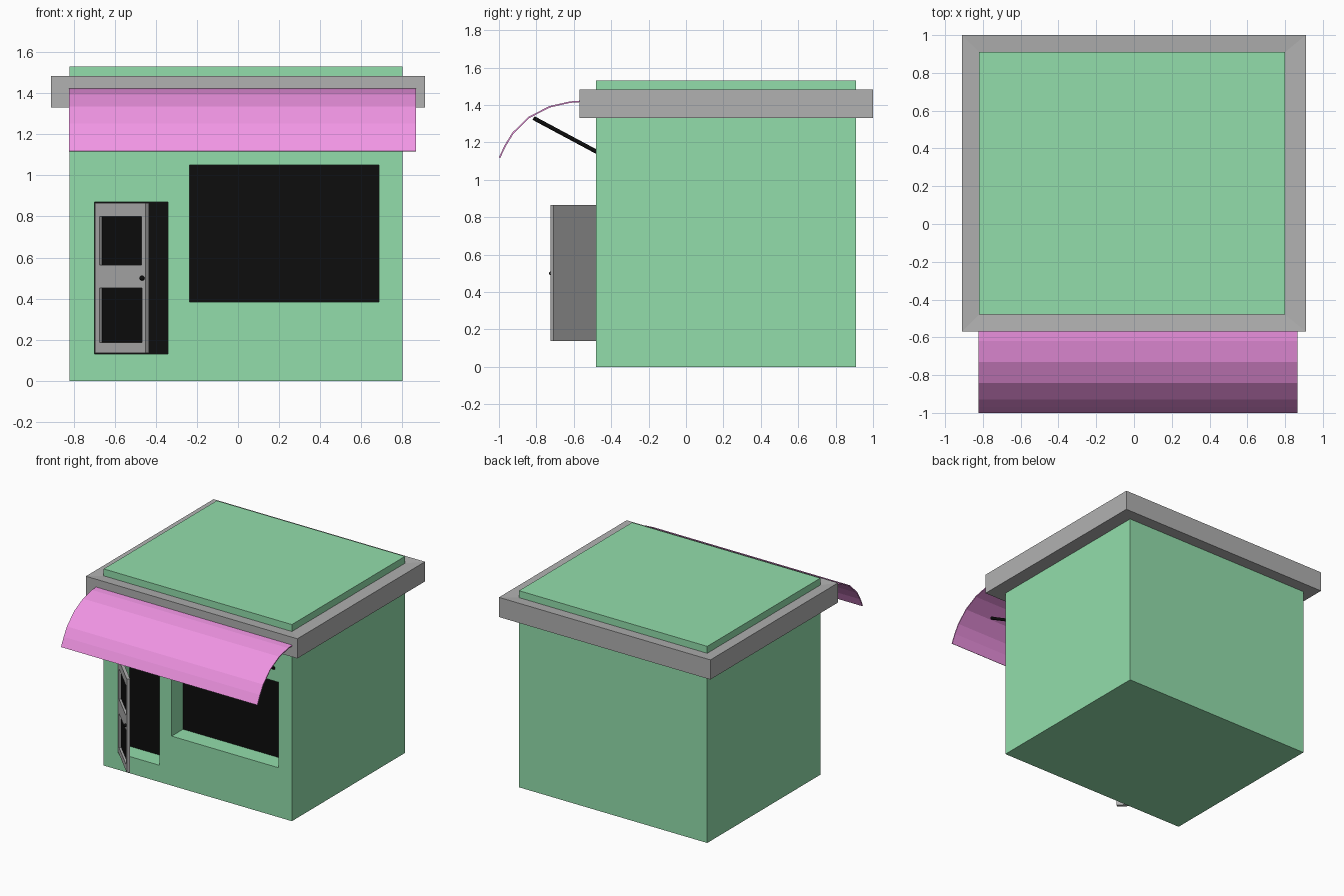
import bpy, bmesh, math
from mathutils import Vector, Matrix

if "Cube" in bpy.data.objects:
    bpy.data.objects.remove(bpy.data.objects["Cube"])


def mat(name, rgb):
    m = bpy.data.materials.new(name)
    m.diffuse_color = (*rgb, 1)
    m.use_nodes = True
    m.node_tree.nodes["Principled BSDF"].inputs["Base Color"].default_value = m.diffuse_color
    return m


GREEN = mat("green_paint", (0.29, 0.73, 0.41))
PINK = mat("pink_canvas", (0.88, 0.30, 0.78))
BLACK = mat("black", (0.004, 0.004, 0.004))
GREY = mat("grey", (0.44, 0.44, 0.44))


def finish(name, bm, material):
    bmesh.ops.recalc_face_normals(bm, faces=bm.faces)
    me = bpy.data.meshes.new(name)
    bm.to_mesh(me)
    bm.free()
    me.materials.append(material)
    ob = bpy.data.objects.new(name, me)
    bpy.context.collection.objects.link(ob)
    return ob


def box(name, lo, hi, material, matrix=Matrix()):
    bm = bmesh.new()
    lo, hi = Vector(lo), Vector(hi)
    size = Matrix.Diagonal((*(hi - lo), 1))
    bmesh.ops.create_cube(bm, size=1, matrix=matrix @ Matrix.Translation((lo + hi) / 2) @ size)
    return finish(name, bm, material)


def cut(target, lo, hi, matrix=Matrix()):
    cutter = box("cutter", lo, hi, target.data.materials[0], matrix)
    cutter.hide_render = True
    mod = target.modifiers.new("cut", 'BOOLEAN')
    mod.operation = 'DIFFERENCE'
    mod.solver = 'EXACT'
    mod.object = cutter
    bpy.context.view_layer.objects.active = target
    bpy.ops.object.modifier_apply(modifier=mod.name)
    bpy.data.objects.remove(cutter)


# Building body with recessed door and window openings
X0, X1, Y0, Y1 = -0.82, 0.80, -0.48, 0.91
body = box("building_body", (X0, Y0, 0), (X1, Y1, 1.53), GREEN)
for name, xa, xb, za, zb in (("doorway_dark", -0.697, -0.34, 0.13, 0.87),
                             ("window_glass", -0.235, 0.685, 0.385, 1.05)):
    cut(body, (xa, Y0 - 0.1, za), (xb, Y0 + 0.145, zb))
    box(name, (xa, Y0 + 0.14, za), (xb, Y0 + 0.15, zb), BLACK)

# Cornice ring around the roof, its top sloping slightly inwards
bm = bmesh.new()
outer = (-0.91, -0.57, 0.91, 1.0)
inner = (X0, Y0, X1, Y1)
loops = []
for (xa, ya, xb, yb), z in ((outer, 1.33), (outer, 1.483), (inner, 1.476), (inner, 1.33)):
    loops.append([bm.verts.new((x, y, z)) for x, y in ((xa, ya), (xb, ya), (xb, yb), (xa, yb))])
for i in range(4):
    a, b = loops[i], loops[(i + 1) % 4]
    for j in range(4):
        k = (j + 1) % 4
        bm.faces.new((a[j], a[k], b[k], b[j]))
finish("roof_cornice", bm, GREY)

# Curved faceted awning extruded along x
profile = [(-0.48, 1.425), (-0.62, 1.415), (-0.73, 1.39), (-0.84, 1.333),
           (-0.925, 1.25), (-0.965, 1.185), (-0.997, 1.118)]
bm = bmesh.new()
rows = [[bm.verts.new((x, y, z)) for x in (-0.823, 0.866)] for y, z in profile]
for a, b in zip(rows, rows[1:]):
    bm.faces.new((a[0], a[1], b[1], b[0]))
awning = finish("awning", bm, PINK)
mod = awning.modifiers.new("thickness", 'SOLIDIFY')
mod.thickness = 0.008
mod.offset = 0

# Awning support arms
p, q = Vector((0, -0.815, 1.33)), Vector((0, -0.46, 1.14))
for side, x in (("left", -0.63), ("right", 0.645)):
    frame = Matrix.Translation(Vector((x, 0, 0)) + p) @ (q - p).to_track_quat('Z', 'Y').to_matrix().to_4x4()
    bm = bmesh.new()
    length = (q - p).length
    bmesh.ops.create_cone(bm, cap_ends=True, segments=12, radius1=0.011, radius2=0.011, depth=length,
                          matrix=frame @ Matrix.Translation((0, 0, length / 2)))
    finish("awning_arm_" + side, bm, BLACK)

# Open door, hinged on the left, with two recessed dark panels
hinge = Matrix.Translation((-0.695, Y0, 0)) @ Matrix.Rotation(math.radians(-45), 4, 'Z')
door = box("door", (0, 0, 0.137), (0.347, 0.024, 0.865), GREY, hinge)
for name, ua, ub, za, zb in (("door_panel_upper", 0.03, 0.318, 0.565, 0.80),
                             ("door_panel_lower", 0.03, 0.323, 0.187, 0.452)):
    cut(door, (ua, -0.05, za), (ub, 0.019, zb), hinge)
    box(name, (ua, 0.016, za), (ub, 0.019, zb), BLACK, hinge)

# Door knob
bm = bmesh.new()
bmesh.ops.create_uvsphere(bm, u_segments=16, v_segments=10, radius=0.012,
                          matrix=hinge @ Matrix.Translation((0.331, -0.008, 0.50)))
knob = finish("door_knob", bm, BLACK)
for f in knob.data.polygons:
    f.use_smooth = True
